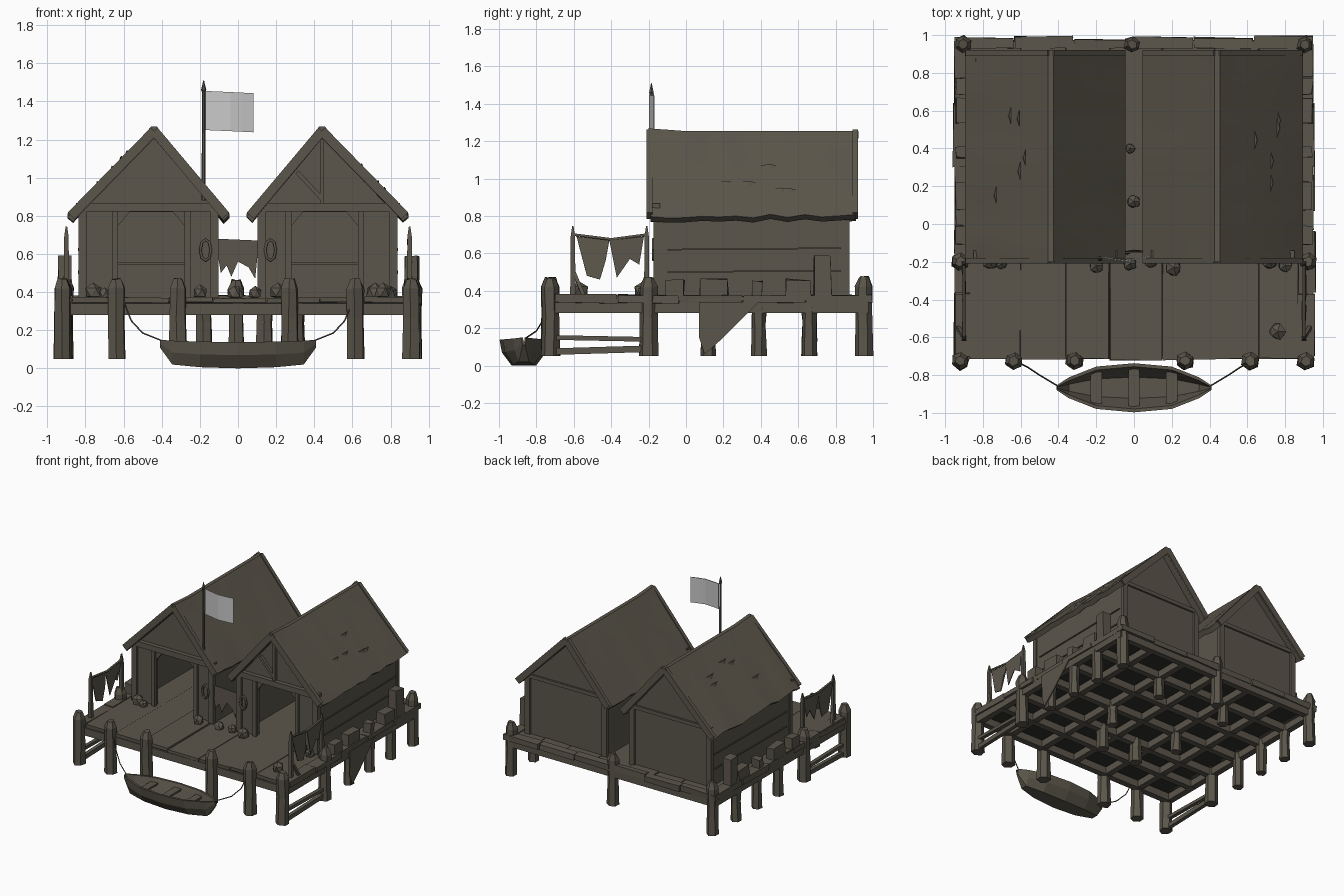
import bpy, bmesh, math, random
from mathutils import Vector

if "Cube" in bpy.data.objects:
    bpy.data.objects.remove(bpy.data.objects["Cube"])

random.seed(4)
R = random.uniform


def material(name, rgb):
    m = bpy.data.materials.new(name)
    m.diffuse_color = (*rgb, 1)
    m.use_nodes = True
    m.node_tree.nodes["Principled BSDF"].inputs["Base Color"].default_value = m.diffuse_color
    return m


WOOD = material("weathered wood", (0.105, 0.093, 0.07))
DARK = material("underside shadow wood", (0.03, 0.028, 0.023))
FLAG = material("pale cloth", (0.58, 0.58, 0.58))


def mesh(name, verts, faces, mat=WOOD, thick=0):
    me = bpy.data.meshes.new(name)
    me.from_pydata([tuple(v) for v in verts], [], faces)
    bm = bmesh.new()
    bm.from_mesh(me)
    bmesh.ops.recalc_face_normals(bm, faces=bm.faces)
    bm.to_mesh(me)
    bm.free()
    me.materials.append(mat)
    ob = bpy.data.objects.new(name, me)
    bpy.context.collection.objects.link(ob)
    if thick:
        mod = ob.modifiers.new("thickness", 'SOLIDIFY')
        mod.thickness, mod.offset = thick, 0
    return ob


def loft(name, rings, mat=WOOD):
    """Skin a list of closed rings and cap both ends."""
    n = len(rings[0])
    faces = [(k * n + i, k * n + (i + 1) % n, (k + 1) * n + (i + 1) % n, (k + 1) * n + i)
             for k in range(len(rings) - 1) for i in range(n)]
    faces += [tuple(range(n)), tuple(range((len(rings) - 1) * n, len(rings) * n))]
    return mesh(name, [v for r in rings for v in r], faces, mat)


def box(name, x, y, z, j=0.0, mat=WOOD):
    rings = [[(a + R(-j, j), b + R(-j, j), c + R(-j, j)) for a, b in
              ((x[0], y[0]), (x[1], y[0]), (x[1], y[1]), (x[0], y[1]))] for c in z]
    return loft(name, rings, mat)


def beam(name, a, b, w, d, hint=(0, 1, 0), mat=WOOD):
    """Squared timber from a to b; d is its depth along the hint direction."""
    a, b = Vector(a), Vector(b)
    side = (b - a).cross(Vector(hint)).normalized() * w / 2
    up = Vector(hint).normalized() * d / 2
    return loft(name, [[p + side + up, p - side + up, p - side - up, p + side - up] for p in (a, b)], mat)


def post(name, x, y, z0, z1, r, n=6):
    """Rough hewn pile, a little wider at the base, with a chipped top."""
    rings = []
    for z, k in ((z0, 1.05), ((z0 + z1) / 2, 0.95), (z1 - 0.05, 1.0), (z1, 0.55)):
        rings.append([(x + r * k * math.cos(math.tau * i / n + .4) + R(-.004, .004),
                       y + r * k * math.sin(math.tau * i / n + .4) + R(-.004, .004),
                       z + (R(-.012, 0) if z > z1 - .06 else 0)) for i in range(n)])
    return loft(name, rings)


def prism(name, pts, y0, y1):
    return loft(name, [[(x, y, z) for x, z in pts] for y in (y0, y1)])


def rock(name, x, y, z, r):
    bm = bmesh.new()
    bmesh.ops.create_icosphere(bm, subdivisions=1, radius=r)
    vs = [(x + v.co.x * R(.8, 1.1), y + v.co.y * R(.8, 1.1), z + max(v.co.z, -r * .7)) for v in bm.verts]
    fs = [tuple(v.index for v in f.verts) for f in bm.faces]
    bm.free()
    return mesh(name, vs, fs)


def rope(name, pts, r=0.004):
    cu = bpy.data.curves.new(name, 'CURVE')
    cu.dimensions, cu.bevel_depth, cu.bevel_resolution = '3D', r, 1
    sp = cu.splines.new('POLY')
    sp.points.add(len(pts) - 1)
    for p, c in zip(sp.points, pts):
        p.co = (*c, 1)
    cu.materials.append(WOOD)
    bpy.context.collection.objects.link(bpy.data.objects.new(name, cu))


# Deck planks, edge boards and dark underside
edges = [-.95, -.87, -.6, -.36, -.13, .15, .43, .66, .87, .95]
for a, b in zip(edges, edges[1:]):
    box("deck_plank", (a + .002, b - .002), (-.715 + R(-.008, .008), .97), (.345, .372 + R(-.004, .004)), .003)
for i in range(6):
    box("back_edge_board", (-.95 + i * .317, -.64 + i * .317), (.93, .985 + R(-.01, .01)), (.335, .38), .005)
for s in (-1, 1):
    for i in range(5):
        box("side_edge_board", (s * .87, s * (.952 + R(-.008, .008))), (-.7 + i * .335, -.37 + i * .335), (.335, .378), .005)
box("deck_underside", (-.93, .93), (-.7, .96), (.338, .346), 0, DARK)

# Joist grid
for x in (-.92, -.62, -.31, 0, .31, .62, .92):
    beam("long_joist", (x, -.71, .312), (x, .97, .312), .05, .06, (0, 0, 1))
for y in (-.69, -.43, -.2, .1, .38, .66, .95):
    beam("cross_joist", (-.94, y, .31), (.94, y, .31), .05, .06, (0, 0, 1))

# Piles
for x in (-.92, -.635, -.315, .27, .615, .91):
    post("front_pile", x, -.725, .05, .475, .048)
for s in (-1, 1):
    post("side_pile", s * .92, -.2, .05, .475, .048)
    post("back_corner_pile", s * .905, .95, .05, .48, .046)
    for y in (.12, .39, .66):
        post("side_pile", s * .91, y, .05, .36, .04)
    for y in (.12, .66):
        post("inner_pile", s * .31, y, .13, .34, .04)
post("back_middle_pile", -.01, .95, .05, .47, .045)
for x in (-.18, .14):
    post("middle_pile", x, -.2, .13, .36, .045)

# Low braces between the side piles, and hanging triangular cloth
for s in (-1, 1):
    beam("side_brace", (s * .92, -.7, .15), (s * .92, -.2, .14), .025, .03, (1, 0, 0))
    beam("side_brace", (s * .92, -.7, .075), (s * .92, -.2, .09), .035, .03, (1, 0, 0))
mesh("hanging_cloth", [(.955, .07, .34), (.955, .39, .34), (.955, .2, .15), (.955, .1, .06), (.95, .07, .15)],
     [(0, 1, 2, 3, 4)], WOOD, .008)

# Two mirrored huts
def hut(s):
    def X(pts):
        return [(s * x, z) for x, z in pts]

    def P(x, y, z):
        return (s * x, y, z)
    # walls
    prism("back_wall", X([(.11, .37), (.83, .37), (.83, .82), (.44, 1.22), (.11, .82)]), .82, .86)
    box("outer_wall", (s * .79, s * .83), (-.15, .85), (.37, .83))
    box("inner_wall", (s * .11, s * .15), (-.15, .85), (.37, .83))
    prism("front_wall_inner", X([(.11, .37), (.27, .37), (.27, .83), (.11, .83)]), -.15, -.11)
    prism("front_wall_outer", X([(.64, .37), (.83, .37), (.83, .83), (.64, .83)]), -.15, -.11)
    prism("front_gable", X([(.11, .82), (.83, .82), (.44, 1.22)]), -.145, -.11)
    # timber frame around the doorway and corners
    for x in (.125, .815):
        beam("corner_post", P(x, -.155, .37), P(x, -.155, .84), .045, .035)
        beam("corner_post", P(x, .86, .37), P(x, .86, .84), .045, .03)
    for x in (.265, .645):
        beam("door_post", P(x, -.155, .37), P(x, -.155, .84), .03, .03)
    beam("tie_beam", P(.09, -.16, .845), P(.85, -.16, .845), .045, .04)
    beam("back_tie_beam", P(.1, .865, .845), P(.84, .865, .845), .03, .02)
    for a, b in ((.275, .345), (.635, .565)):
        prism("door_corner_brace", X([(a, .74), (a, .825), (b, .825)]), -.15, -.12)
    for z in (.5, .62):
        beam("wall_plank_seam", P(.835, -.1, z), P(.835, .83, z + .008), .008, .008, (1, 0, 0))
    beam("inside_rail", P(.15, .81, .55), P(.79, .81, .55), .015, .02)
    # roof: chevron section swept back with a ragged eave
    n = 12
    rings = []
    for i in range(n + 1):
        t = i / n
        y, e, e2 = -.19 + 1.1 * t, R(-.014, .012), R(-.014, .012)
        rz = 1.268 - .014 * min(1, t * 6)
        w = [R(-.006, .006) for _ in range(4)]
        y2 = y + (-.012 if i == 0 else .012 if i == n else 0)
        rings.append([P(.045, y, .8 + e), P(.17, y, .95 + w[0]), P(.31, y, 1.115 + w[1]), P(.425, y2, rz),
                      P(.455, y2, rz), P(.6, y, 1.105 + w[2]), P(.75, y, .955 + w[3]), P(.895, y, .8 + e2),
                      P(.865, y, .775 + e2), P(.44, y, 1.205), P(.075, y, .77 + e)])
    ob = loft("thatched_roof", rings)
    for o in bpy.context.selected_objects:
        o.select_set(False)
    ob.select_set(True)
    bpy.context.view_layer.objects.active = ob
    bpy.ops.object.shade_smooth_by_angle(angle=math.radians(30))
    # barge boards at both gables
    for y in (-.195, .905):
        beam("barge_board", P(.065, y, .8), P(.44, y, 1.245), .05, .03)
        beam("barge_board", P(.875, y, .8), P(.44, y, 1.245), .05, .03)
    # torn slits on the slopes
    for k in range(5):
        x, y = R(.55, .8), R(0, .75)
        z = 1.265 - (x - .45) * 1.045
        mesh("roof_tear", [P(x, y, z + .003), P(x + .012, y + .05, z + .008), P(x, y + .1, z + .003), P(x + .02, y + .05, z - .02)],
             [(0, 1, 2), (0, 2, 3), (0, 1, 3), (1, 2, 3)])
    # lantern on the front wall beside the gap
    rope("lantern_ring", [P(.17 + .028 * math.cos(a * .785), -.175, .62 + .055 * math.sin(a * .785)) for a in range(9)], .008)


for s in (-1, 1):
    hut(s)
beam("king_post", (.44, -.155, .85), (.44, -.155, 1.2), .022, .03)
beam("gable_strut", (.44, -.155, .89), (.31, -.155, 1.03), .022, .025)

# Cloth lines on both side edges
for s in (-1, 1):
    for y in (-.605, -.21):
        loft("line_pole", [[(s * .9 + a * k, y + b * k, z) for a, b in ((-.013, -.013), (.013, -.013), (.013, .013), (-.013, .013))]
                           for z, k in ((.37, 1.1), (.69, .9), (.745, .3))])
    rope("cloth_rope", [(s * .9, -.6, .7), (s * .9, -.4, .675), (s * .9, -.21, .7)], .008)
    beam("pole_stay", (s * .93, -.55, .38), (s * .9, -.6, .5), .02, .02)
    for pts in ([(-.585, .69), (-.41, .67), (-.43, .56), (-.46, .46), (-.53, .48)],
                [(-.41, .67), (-.225, .69), (-.25, .54), (-.3, .57), (-.37, .47)]):
        mesh("drying_cloth", [(s * .9 + R(-.012, .012), y, z) for y, z in pts], [(0, 1, 2, 3, 4)], WOOD, .006)

# Banner strung between the huts
mesh("middle_banner", [(-.12, -.15, .68), (.11, -.15, .67), (.09, -.16, .47), (.055, -.15, .53), (.0, -.14, .56),
                       (-.035, -.16, .48), (-.06, -.15, .54), (-.09, -.16, .5)], [tuple(range(8))], WOOD, .008)

# Crates along the deck edges, sacks and stones
for s in (-1, 1):
    for y, w, h in ((-.06, .1, .46), (.15, .15, .465), (.38, .06, .45), (.6, .13, .46), (.73, .09, .59)):
        box("edge_crate", (s * .875, s * .945), (y - w / 2, y + w / 2), (.37, h), .006)
for x, y, r in ((.76, -.57, .05), (-.2, -.22, .045), (.21, -.23, .05), (-.02, -.21, .04), (.09, -.2, .04),
                (-.76, -.2, .05), (-.7, -.21, .035), (.72, -.2, .05), (.8, -.22, .04), (0, .12, .04), (-.02, .4, .03)):
    rock("sack", x, y, .365 + r * .7, r)

# Flag on its pole at the left hut's gable
loft("flag_pole", [[(-.18 + r * math.cos(i * 1.047), -.185 + r * math.sin(i * 1.047), z) for i in range(6)]
                   for z, r in ((.88, .011), (1.45, .009), (1.46, .014), (1.51, .002))])
cols = [(-.172, -.175, 0), (-.11, -.185, -.003), (-.04, -.195, -.006), (.02, -.185, -.009), (.08, -.172, -.012)]
mesh("flag", [(x, y, z + d) for z in (1.25, 1.455) for x, y, d in cols],
     [(i, i + 1, i + 6, i + 5) for i in range(4)], FLAG, .006)

# Rowing boat with benches and mooring ropes
rings = []
for x, w, b, rim in ((-.41, .012, .11, .15), (-.345, .055, .02, .145), (-.2, .112, .006, .14), (0, .13, 0, .138),
                     (.2, .112, .006, .14), (.345, .055, .02, .145), (.41, .012, .11, .15)):
    i, c = max(w - .018, .004), -.867
    rings.append([(x, c - w, rim), (x, c - w * .9, (rim + b) / 2), (x, c - w * .5, b), (x, c + w * .5, b),
                  (x, c + w * .9, (rim + b) / 2), (x, c + w, rim), (x, c + i, rim), (x, c + i * .5, b + .018),
                  (x, c - i * .5, b + .018), (x, c - i, rim)])
loft("boat_hull", rings)
for x, w in ((-.2, .095), (0, .112), (.2, .095)):
    box("boat_bench", (x - .03, x + .03), (-.867 - w, -.867 + w), (.095, .11))
for s in (-1, 1):
    rope("mooring_rope", [(s * .6, -.74, .35), (s * .56, -.76, .25), (s * .5, -.8, .185), (s * .4, -.86, .145)])
